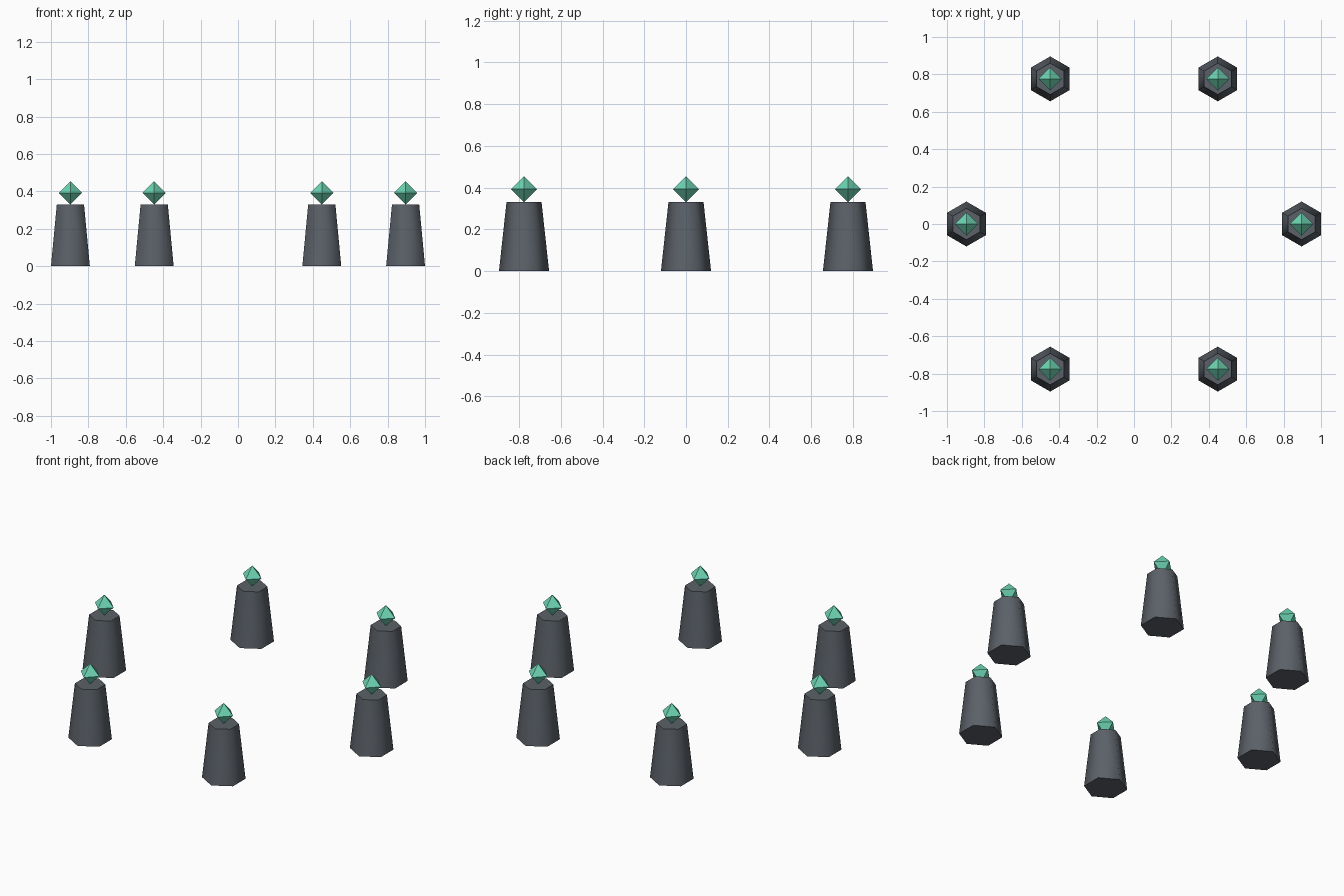
import bpy, math

if "Cube" in bpy.data.objects:
    bpy.data.objects.remove(bpy.data.objects["Cube"])

def material(name, rgb):
    m = bpy.data.materials.new(name)
    m.diffuse_color = (*rgb, 1)
    m.use_nodes = True
    m.node_tree.nodes["Principled BSDF"].inputs["Base Color"].default_value = m.diffuse_color
    return m

stone = material("dark_stone", (0.105, 0.12, 0.14))
crystal = material("green_crystal", (0.155, 0.66, 0.45))

RING, HEIGHT, GEM = 0.896, 0.33, 0.062

for i in range(6):
    a = i * math.pi / 3
    x, y = RING * math.cos(a), RING * math.sin(a)

    # Tapered six-sided pillar, smooth around the sides with crisp caps
    bpy.ops.mesh.primitive_cone_add(vertices=6, radius1=0.12, radius2=0.084,
                                    depth=HEIGHT, location=(x, y, HEIGHT / 2))
    pillar = bpy.context.object
    pillar.name = f"pillar_{i + 1}"
    pillar.data.materials.append(stone)
    bpy.ops.object.shade_smooth_by_angle(angle=math.radians(65))

    # Octahedral gem balanced on its tip: two four-sided cones
    bpy.ops.mesh.primitive_cone_add(vertices=4, radius1=GEM, radius2=0, depth=GEM,
                                    end_fill_type='NOTHING',
                                    location=(x, y, HEIGHT + GEM * 1.5))
    gem = bpy.context.object
    bpy.ops.mesh.primitive_cone_add(vertices=4, radius1=0, radius2=GEM, depth=GEM,
                                    end_fill_type='NOTHING',
                                    location=(x, y, HEIGHT + GEM * 0.5))
    gem.select_set(True)
    bpy.context.view_layer.objects.active = gem
    bpy.ops.object.join()
    gem.name = f"gem_{i + 1}"
    gem.data.materials.clear()
    gem.data.materials.append(crystal)
